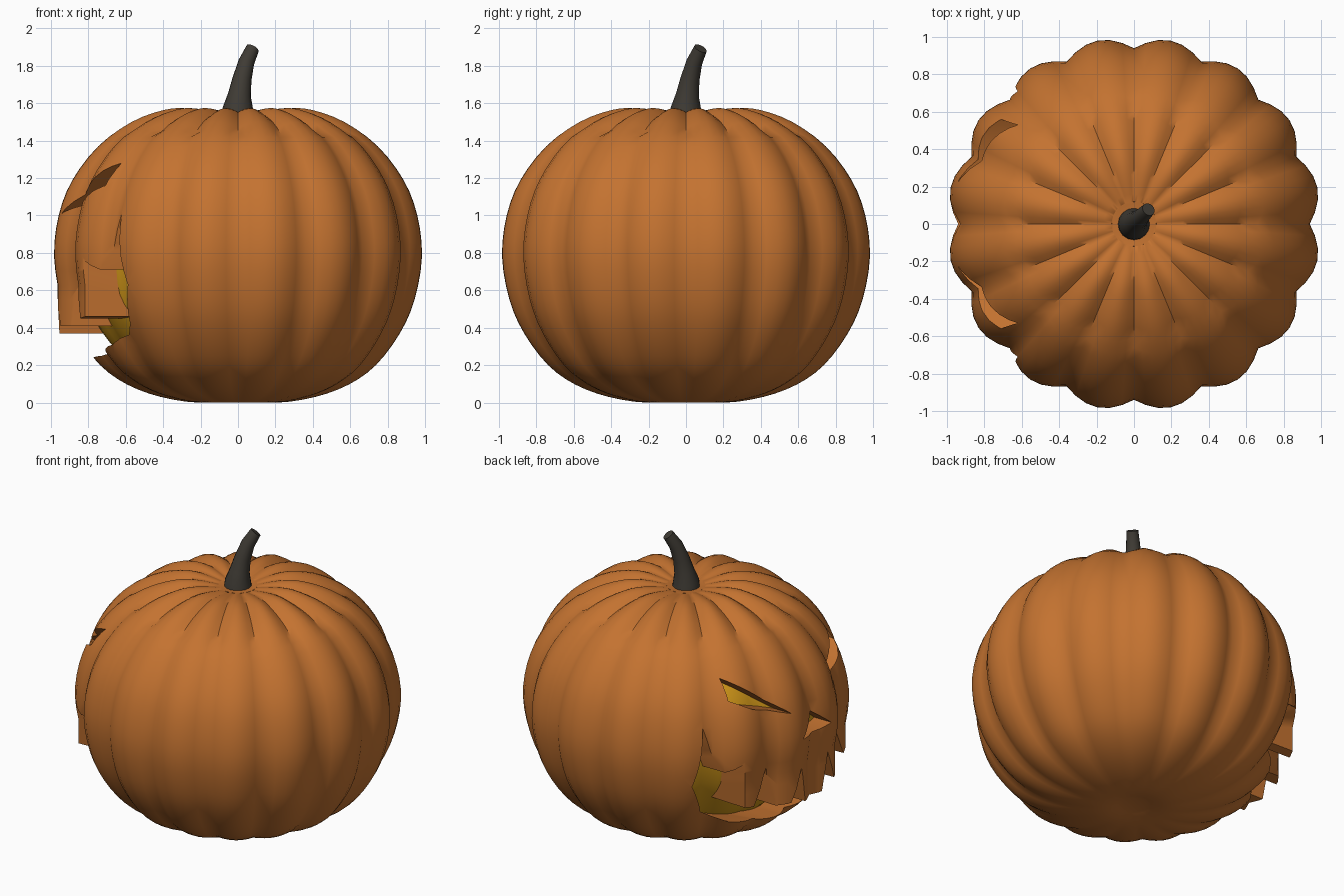
import bpy, bmesh, math
from mathutils import Vector

if "Cube" in bpy.data.objects:
    bpy.data.objects.remove(bpy.data.objects["Cube"])


def material(name, rgb):
    m = bpy.data.materials.new(name)
    m.diffuse_color = (*rgb, 1)
    m.use_nodes = True
    m.node_tree.nodes["Principled BSDF"].inputs["Base Color"].default_value = m.diffuse_color
    return m


ORANGE = material("pumpkin orange", (0.55, 0.17, 0.03))
YELLOW = material("glow yellow", (0.66, 0.32, 0.01))
DARK = material("stem dark brown", (0.05, 0.044, 0.035))

# Skin profile (radius, height), bottom to top
PROFILE = [(0.07, 0.02), (0.22, 0.0), (0.42, 0.03), (0.6, 0.095), (0.75, 0.2),
           (0.88, 0.37), (0.96, 0.55), (1.0, 0.78), (0.975, 1.0), (0.9, 1.19),
           (0.76, 1.37), (0.58, 1.5), (0.4, 1.565), (0.27, 1.572), (0.12, 1.545)]


def catmull(pts, steps):
    out = []
    for i in range(len(pts) - 1):
        a, b, c, d = [Vector(pts[min(max(i + k, 0), len(pts) - 1)]) for k in (-1, 0, 1, 2)]
        for s in range(steps):
            t = s / steps
            out.append(0.5 * (2 * b + (c - a) * t + (2 * a - 5 * b + 4 * c - d) * t * t
                              + (3 * b - a - 3 * c + d) * t ** 3))
    return out + [Vector(pts[-1])]


CURVE = catmull(PROFILE, 3)


def skin_radius(z):
    for a, b in zip(CURVE, CURVE[1:]):
        if a.y <= z <= b.y:
            return a.x + (b.x - a.x) * (z - a.y) / (b.y - a.y)
    return 0.9


def add_object(name, bm, mat):
    bmesh.ops.recalc_face_normals(bm, faces=bm.faces)
    me = bpy.data.meshes.new(name)
    bm.to_mesh(me)
    bm.free()
    me.materials.append(mat)
    ob = bpy.data.objects.new(name, me)
    bpy.context.collection.objects.link(ob)
    return ob


def skin(bm, rings):
    """Join rings of points with quads and cap both ends."""
    loops = [[bm.verts.new(p) for p in ring] for ring in rings]
    for a, b in zip(loops, loops[1:]):
        n = len(a)
        for i in range(n):
            bm.faces.new((a[i], a[(i + 1) % n], b[(i + 1) % n], b[i]))
    bm.faces.new(loops[0][::-1])
    bm.faces.new(loops[-1])


def smooth(ob, degrees):
    bpy.ops.object.select_all(action='DESELECT')
    ob.select_set(True)
    bpy.context.view_layer.objects.active = ob
    bpy.ops.object.shade_smooth_by_angle(angle=math.radians(degrees))


def lobed_body(name, scale, groove, mat):
    """Sixteen-lobed lathe."""
    bm, rings = bmesh.new(), []
    for r, z in CURVE:
        ring = []
        for i in range(96):
            a = math.tau * i / 96
            dip = 1 - abs(math.sin(8 * a))
            fade = min(1, max(0, (r - 0.08) / 0.3))
            rr = r * scale * (1 - groove * fade * dip)
            zz = z - (0.03 * dip * fade if z > 1.45 else 0)
            ring.append((rr * math.cos(a), rr * math.sin(a), 0.78 + (zz - 0.78) * scale))
        rings.append(ring)
    skin(bm, rings)
    return add_object(name, bm, mat)


def cutter(name, outline):
    """Prism along x from a (y, z) outline."""
    bm = bmesh.new()
    skin(bm, [[(x, y, z) for y, z in outline] for x in (-1.3, -0.2)])
    ob = add_object(name, bm, ORANGE)
    ob.hide_render = True
    return ob


def mirror(half):
    return [(-y, z) for y, z in half]


# Carved face outlines on the -x side
EYE = [(0.53, 1.28), (0.56, 1.16), (0.45, 1.09), (0.22, 1.01)]
NOSE = [(0.0, 0.94), (0.15, 0.82), (0.0, 0.8), (-0.15, 0.82)]
LOWER = [(0.08, 0.235), (0.25, 0.25), (0.5, 0.31), (0.67, 0.42), (0.775, 0.63), (0.71, 1.01)]
UPPER = [(0.68, 0.86), (0.63, 0.71), (0.56, 0.76), (0.51, 0.46), (0.45, 0.45), (0.37, 0.68),
         (0.29, 0.41), (0.21, 0.41), (0.14, 0.62), (0.08, 0.37)]
HALF = LOWER + UPPER
MOUTH = HALF + mirror(HALF)[::-1]

pumpkin = lobed_body("pumpkin_skin", 1.0, 0.06, ORANGE)
for name, outline in (("eye_left", EYE), ("eye_right", mirror(EYE)),
                      ("nose", NOSE), ("mouth", MOUTH)):
    cut = cutter(name + "_cutter", outline)
    mod = pumpkin.modifiers.new(name, 'BOOLEAN')
    mod.operation, mod.solver, mod.object = 'DIFFERENCE', 'EXACT', cut
    bpy.context.view_layer.objects.active = pumpkin
    bpy.ops.object.modifier_apply(modifier=name)
    bpy.data.objects.remove(cut)

# Teeth hang straight down instead of following the skin inward
for v in pumpkin.data.vertices:
    c = v.co
    if c.x < -0.3 and 0.34 < c.z < 0.66 and abs(c.y) < 0.54:
        f = max(1, 0.98 / skin_radius(c.z))
        c.x *= f
        c.y *= f
smooth(pumpkin, 58)

# Glowing core seen through the carving
core = lobed_body("glowing_core", 0.87, 0.03, YELLOW)
smooth(core, 60)

# Bent stem
STEM = [(0, 1.5, 0.09), (0, 1.57, 0.082), (0.008, 1.64, 0.063), (0.022, 1.73, 0.051),
        (0.045, 1.82, 0.043), (0.078, 1.893, 0.036)]
bm, rings = bmesh.new(), []
for k, (o, z, r) in enumerate(STEM):
    tilt = 0.13 * k
    side, fwd = Vector((1, -1, 0)).normalized(), Vector((1, 1, 0)).normalized()
    fwd = fwd * math.cos(tilt) - Vector((0, 0, 1)) * math.sin(tilt)
    rings.append([Vector((o, o, z)) + r * (side * math.cos(a) + fwd * math.sin(a))
                  for a in (math.tau * i / 16 for i in range(16))])
skin(bm, rings)
stem = add_object("stem", bm, DARK)
smooth(stem, 50)
